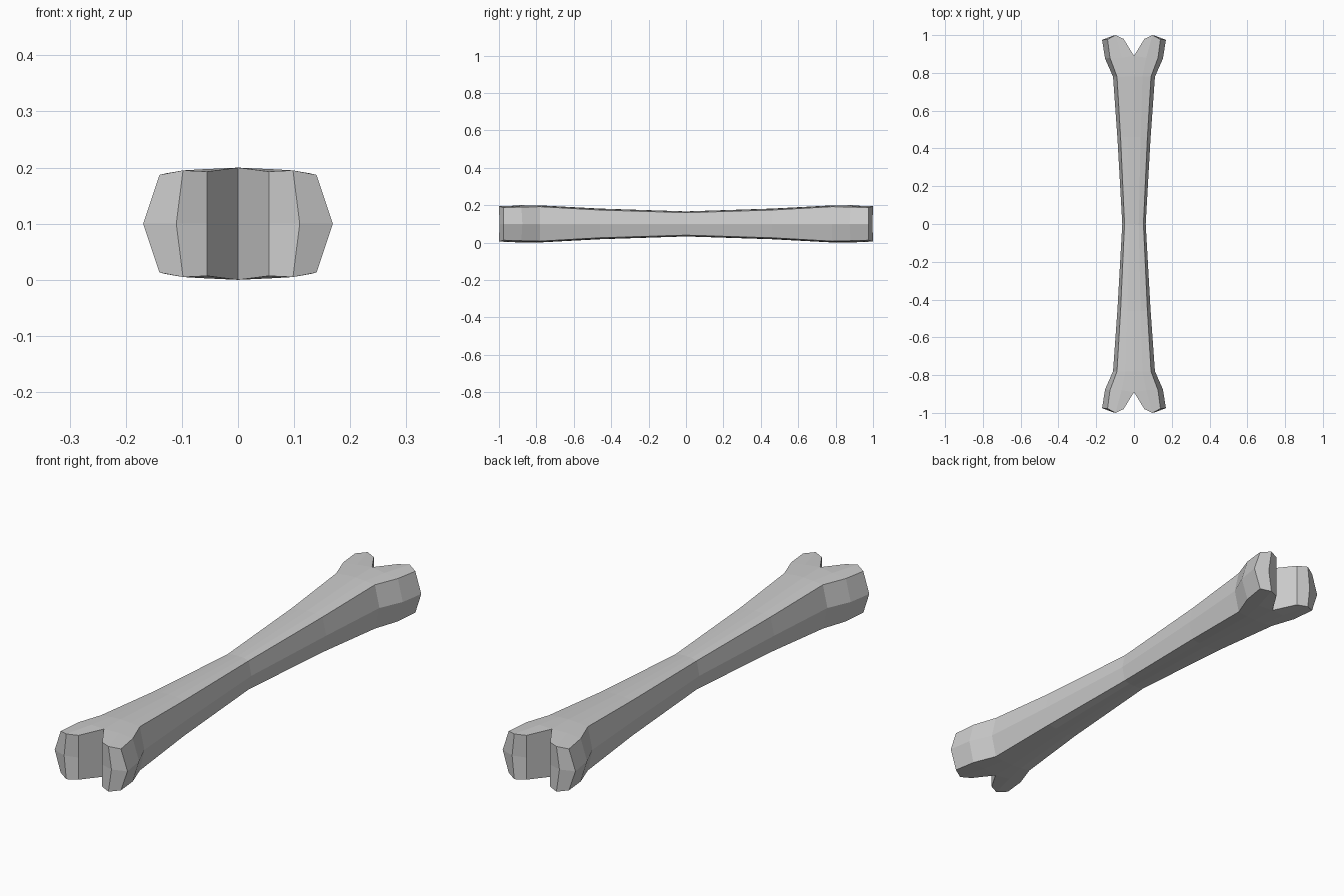
import bpy
import bmesh

cube = bpy.data.objects.get("Cube")
if cube:
    bpy.data.objects.remove(cube, do_unlink=True)

# Bone colour
grey = bpy.data.materials.new("bone_grey")
grey.use_nodes = True
colour = (0.6, 0.6, 0.6, 1)
grey.diffuse_color = colour
grey.node_tree.nodes["Principled BSDF"].inputs["Base Color"].default_value = colour

# One eighth of the bone: each row runs from side ridge over the rim to the centre line
stations = [
    [(0.062, 0, 0), (0.05, 0, 0.06), (0.025, 0, 0.066), (0, 0, 0.067)],
    [(0.088, 0.46, 0), (0.071, 0.46, 0.074), (0.035, 0.46, 0.08), (0, 0.46, 0.082)],
    [(0.111, 0.78, 0), (0.09, 0.78, 0.092), (0.045, 0.78, 0.097), (0, 0.78, 0.099)],
    [(0.153, 0.875, 0), (0.127, 0.88, 0.09), (0.065, 0.88, 0.097), (0, 0.89, 0.1)],
    [(0.169, 0.975, 0), (0.14, 0.977, 0.087), (0.098, 1, 0.095), (0.055, 0.98, 0.093)],
]
# Side-ridge height points of the knuckle wall: tip, inner corner, notch
wall = [(0.11, 0.997, 0), (0.055, 0.98, 0), (0, 0.89, 0)]

bm = bmesh.new()
rows = [[bm.verts.new(p) for p in row] for row in stations]
for near, far in zip(rows, rows[1:]):
    for i in range(3):
        bm.faces.new((near[i], far[i], far[i + 1], near[i + 1]))

# Knuckle end wall and notch
low = [rows[-1][0]] + [bm.verts.new(p) for p in wall]
high = rows[-1][1:] + [rows[-2][3]]
for i in range(3):
    bm.faces.new((low[i], low[i + 1], high[i + 1], high[i]))

# Mirror across all three planes
for axis in range(3):
    copy = bmesh.ops.duplicate(bm, geom=bm.verts[:] + bm.edges[:] + bm.faces[:])
    for v in copy["geom"]:
        if isinstance(v, bmesh.types.BMVert):
            v.co[axis] *= -1
    bmesh.ops.remove_doubles(bm, verts=bm.verts[:], dist=0.0005)
bmesh.ops.recalc_face_normals(bm, faces=bm.faces[:])

mesh = bpy.data.meshes.new("bone")
bm.to_mesh(mesh)
bm.free()
mesh.materials.append(grey)
bone = bpy.data.objects.new("bone", mesh)
bone.location.z = 0.1
bpy.context.collection.objects.link(bone)
